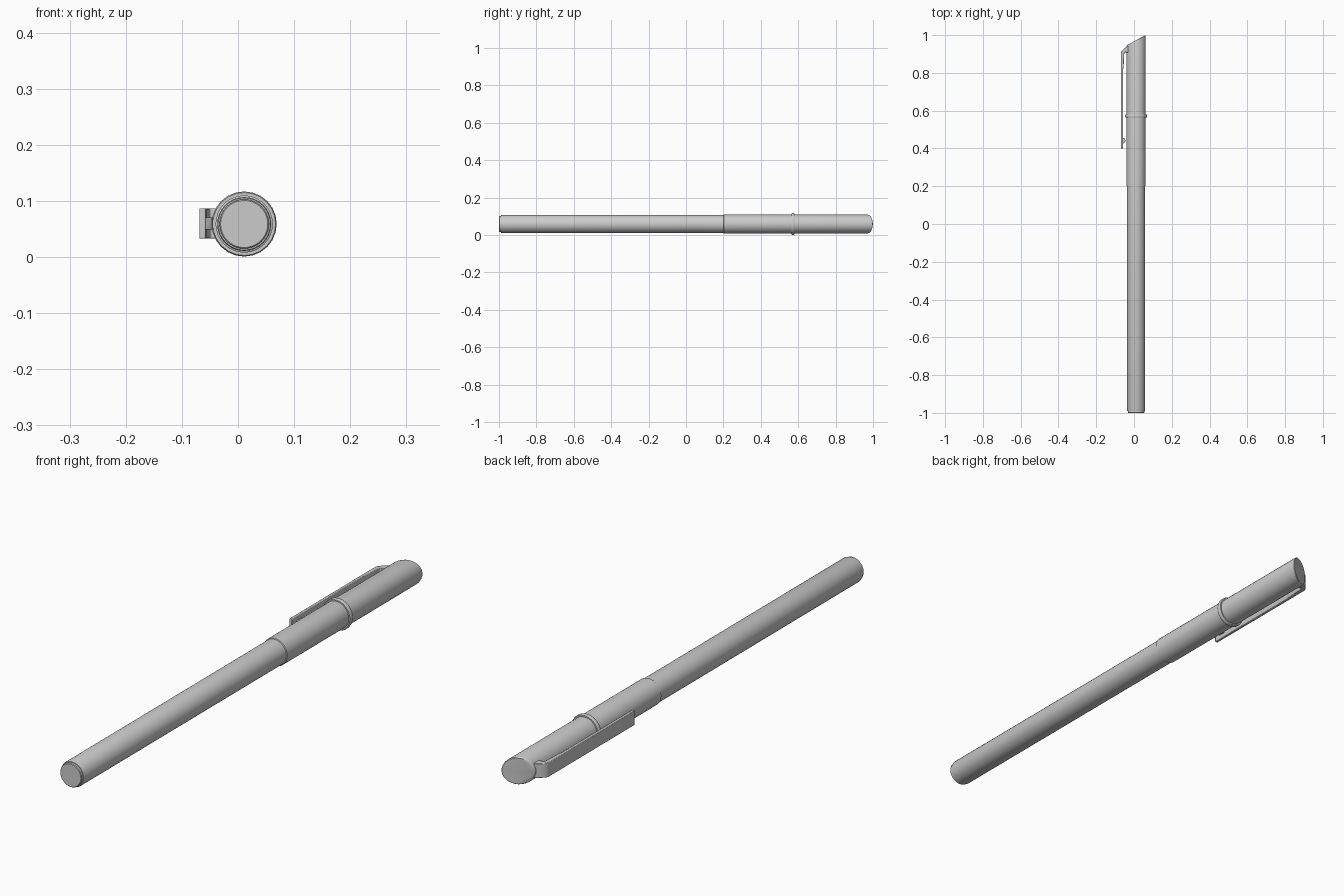
import bpy, bmesh, math

if "Cube" in bpy.data.objects:
    bpy.data.objects.remove(bpy.data.objects["Cube"])

CX, CZ = 0.011, 0.059   # axis of the pen


def finish(name, bm, angle=35):
    bmesh.ops.recalc_face_normals(bm, faces=bm.faces[:])
    mesh = bpy.data.meshes.new(name)
    bm.to_mesh(mesh)
    bm.free()
    ob = bpy.data.objects.new(name, mesh)
    bpy.context.collection.objects.link(ob)
    bpy.ops.object.select_all(action='DESELECT')
    ob.select_set(True)
    bpy.context.view_layer.objects.active = ob
    bpy.ops.object.shade_smooth_by_angle(angle=math.radians(angle))
    return ob


def lathe(name, profile, sides=32, closed=False):
    """Rings along y from (radius, y, slant); slant shears y with x."""
    bm = bmesh.new()
    rings = []
    for r, y, slant in profile:
        ring = []
        for i in range(sides):
            a = 2 * math.pi * i / sides
            dx = r * math.cos(a)
            ring.append(bm.verts.new((CX + dx, y + slant * dx, CZ + r * math.sin(a))))
        rings.append(ring)
    pairs = list(zip(rings, rings[1:]))
    if closed:
        pairs.append((rings[-1], rings[0]))
    else:
        bm.faces.new(rings[0])
        bm.faces.new(rings[-1])
    for a, b in pairs:
        for i in range(sides):
            j = (i + 1) % sides
            bm.faces.new((a[i], a[j], b[j], b[i]))
    return finish(name, bm)


def extrude_z(name, outline, z0, z1, bevel):
    bm = bmesh.new()
    face = bm.faces.new([bm.verts.new((x, y, z0)) for x, y in outline])
    new = bmesh.ops.extrude_face_region(bm, geom=[face])['geom']
    bmesh.ops.translate(bm, vec=(0, 0, z1 - z0),
                        verts=[v for v in new if isinstance(v, bmesh.types.BMVert)])
    ob = finish(name, bm)
    mod = ob.modifiers.new('bevel', 'BEVEL')
    mod.width, mod.segments = bevel, 2
    return ob


# barrel with a small stepped end plug
lathe('barrel', [(0.042, -1.0, 0), (0.044, -0.998, 0), (0.044, -0.990, 0),
                 (0.0465, -0.990, 0), (0.048, -0.985, 0), (0.048, 0.21, 0)])

# cap with a slanted, flat end
lathe('cap', [(0.048, 0.2, 0), (0.051, 0.202, 0), (0.051, 0.966, 0.54),
              (0.050, 0.971, 0.54), (0.048, 0.973, 0.54)])

# trim ring around the cap
lathe('cap_ring', [(0.050, 0.563, 0), (0.056, 0.563, 0), (0.058, 0.567, 0),
                   (0.058, 0.576, 0), (0.056, 0.580, 0), (0.050, 0.580, 0)],
      sides=24, closed=True)

# pocket clip, joined to the cap under the slanted end
extrude_z('clip', [(-0.069, 0.40), (-0.069, 0.905), (-0.066, 0.915), (-0.055, 0.927),
                   (-0.038, 0.940), (-0.025, 0.945), (-0.025, 0.909), (-0.049, 0.909),
                   (-0.052, 0.90), (-0.055, 0.83), (-0.058, 0.82), (-0.058, 0.40)],
          0.033, 0.087, 0.002)

# grip bump on the inside of the clip
extrude_z('clip_bump', [(-0.060, 0.425), (-0.048, 0.433), (-0.044, 0.442),
                        (-0.048, 0.451), (-0.060, 0.457)], 0.049, 0.071, 0.001)
